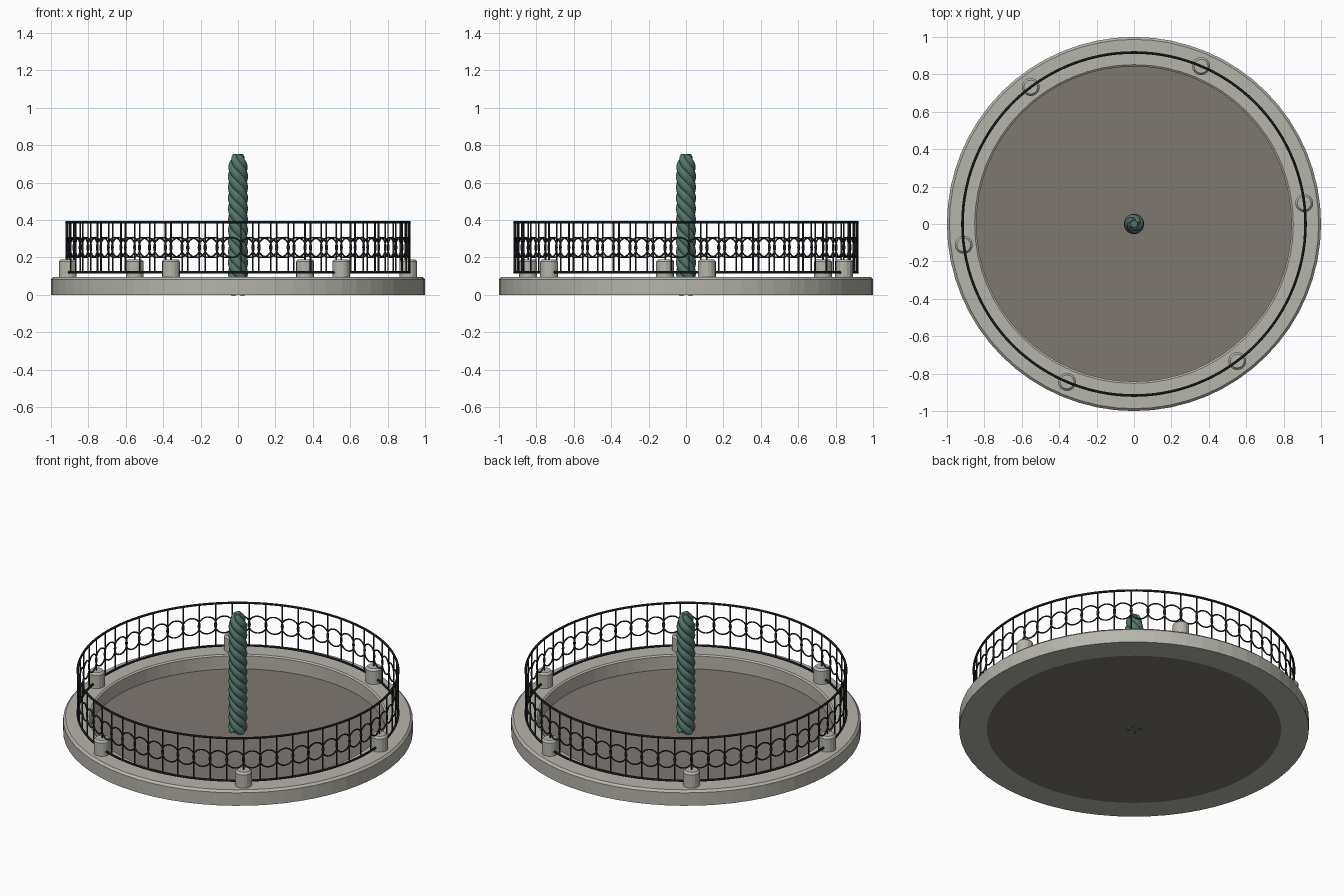
import bpy, bmesh, math
from mathutils import Matrix, Vector

cube = bpy.data.objects.get("Cube")
if cube:
    bpy.data.objects.remove(cube, do_unlink=True)


def material(name, rgb):
    m = bpy.data.materials.new(name)
    m.use_nodes = True
    m.diffuse_color = (*rgb, 1)
    m.node_tree.nodes["Principled BSDF"].inputs["Base Color"].default_value = (*rgb, 1)
    return m


stone = material("pale stone", (0.47, 0.46, 0.41))
paving = material("brown floor", (0.21, 0.185, 0.165))
iron = material("dark iron", (0.025, 0.027, 0.03))
bronze = material("green bronze", (0.09, 0.175, 0.145))

RAIL_R = 0.917
START = math.radians(7)
BAYS = 60


def add_object(name, bm, mat, smooth=False):
    bmesh.ops.recalc_face_normals(bm, faces=bm.faces)
    mesh = bpy.data.meshes.new(name)
    bm.to_mesh(mesh)
    bm.free()
    mesh.materials.append(mat)
    ob = bpy.data.objects.new(name, mesh)
    bpy.context.collection.objects.link(ob)
    if smooth:
        bpy.ops.object.select_all(action="DESELECT")
        ob.select_set(True)
        bpy.context.view_layer.objects.active = ob
        bpy.ops.object.shade_smooth_by_angle(angle=math.radians(40))
    return ob


def sweep(bm, rings, closed=False, caps=False):
    """Skin a list of point loops into a surface."""
    loops = [[bm.verts.new(p) for p in ring] for ring in rings]
    n = len(loops[0])
    for i in range(len(loops) if closed else len(loops) - 1):
        a, b = loops[i], loops[(i + 1) % len(loops)]
        for j in range(n):
            k = (j + 1) % n
            bm.faces.new((a[j], a[k], b[k], b[j]))
    if caps:
        bm.faces.new(loops[0])
        bm.faces.new(loops[-1])


def lathe(bm, profile, sides, closed=False, caps=False, matrix=Matrix()):
    rings = [[matrix @ Vector((r * math.cos(t), r * math.sin(t), z))
              for t in (math.tau * s / sides for s in range(sides))]
             for r, z in profile]
    sweep(bm, rings, closed, caps)


def hoop(bm, radius, thick, sides, tube, matrix=Matrix()):
    profile = [(radius + thick * math.cos(math.tau * i / tube),
                thick * math.sin(math.tau * i / tube)) for i in range(tube)]
    lathe(bm, profile, sides, closed=True, matrix=matrix)


def around(angle, radius, z):
    return Matrix.Rotation(angle, 4, "Z") @ Matrix.Translation((radius, 0, z))


# Round kerb with chamfered edges
bm = bmesh.new()
lathe(bm, [(0.842, 0), (1, 0), (1, 0.082), (0.987, 0.095), (0.852, 0.095), (0.842, 0.088)],
      64, closed=True)
add_object("stone_kerb", bm, stone)

# Sunken floor
bm = bmesh.new()
lathe(bm, [(0.842, 0), (0.842, 0.006)], 64, caps=True)
add_object("floor", bm, paving)

# Six short posts
for i in range(6):
    bm = bmesh.new()
    lathe(bm, [(0.048, 0.09), (0.048, 0.178), (0.037, 0.19)], 16, caps=True,
          matrix=around(START + i * math.tau / 6, RAIL_R, 0))
    add_object(f"post_{i + 1}", bm, stone)

# Top and bottom rails
for name, z in (("bottom_rail", 0.12), ("top_rail", 0.388)):
    bm = bmesh.new()
    hoop(bm, RAIL_R, 0.007, 120, 8, Matrix.Translation((0, 0, z)))
    add_object(name, bm, iron, smooth=True)

# Upright bars
bm = bmesh.new()
for i in range(BAYS):
    lathe(bm, [(0.0045, 0.12), (0.0045, 0.388)], 6, caps=True,
          matrix=around(START + i * math.tau / BAYS, RAIL_R, 0))
add_object("railing_bars", bm, iron, smooth=True)

# Interlocking decorative rings
bm = bmesh.new()
upright = Matrix.Rotation(math.pi / 2, 4, "Y")
for i in range(BAYS):
    hoop(bm, 0.053, 0.0045, 24, 6,
         around(START + (i + 0.5) * math.tau / BAYS, RAIL_R, 0.253) @ upright)
add_object("railing_rings", bm, iron, smooth=True)

# Twisted column: intertwined strands that draw in at the top
STRANDS, PITCH, TOP, STEPS = 4, 0.23, 0.745, 90
bm = bmesh.new()
for s in range(STRANDS):
    rings = []
    for i in range(STEPS + 1):
        z = 0.01 + (TOP - 0.01) * i / STEPS
        taper = 1 - 0.42 * max(0, (z - 0.66) / (TOP - 0.66)) ** 2
        a = math.tau * (s / STRANDS - z / PITCH)
        out = Vector((math.cos(a), math.sin(a), 0))
        centre = out * 0.029 * taper + Vector((0, 0, z))
        around_axis = Vector((-out.y, out.x, 0)) * 0.029
        tangent = (around_axis * -math.tau / PITCH + Vector((0, 0, 1))).normalized()
        side = tangent.cross(out)
        rings.append([centre + (out * math.cos(t) + side * math.sin(t)) * 0.025 * taper
                      for t in (math.tau * k / 12 for k in range(12))])
    sweep(bm, rings, caps=True)
add_object("twisted_column", bm, bronze, smooth=True)

# Core inside the strands
bm = bmesh.new()
lathe(bm, [(0.03, 0.004), (0.03, 0.68), (0.02, 0.752)], 16, caps=True)
add_object("column_core", bm, bronze, smooth=True)
